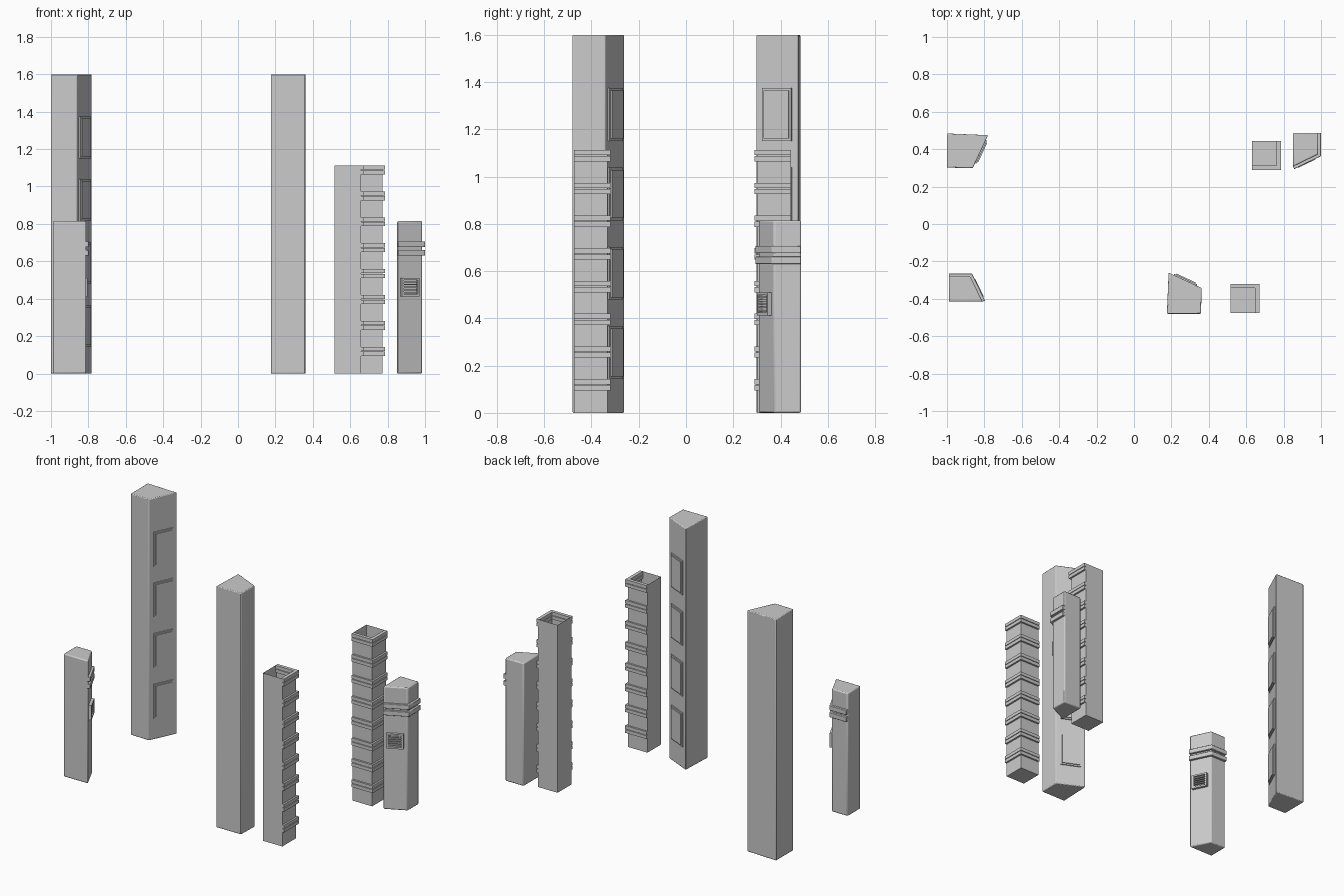
import bpy, bmesh, math
from mathutils import Vector, Matrix

if "Cube" in bpy.data.objects:
    bpy.data.objects.remove(bpy.data.objects["Cube"])


def prism(bm, pts, z0, z1, top=True):
    """Extruded footprint (points counter-clockwise)."""
    lo = [bm.verts.new((x, y, z0)) for x, y in pts]
    hi = [bm.verts.new((x, y, z1)) for x, y in pts]
    n = len(pts)
    for i in range(n):
        j = (i + 1) % n
        bm.faces.new((lo[i], lo[j], hi[j], hi[i]))
    bm.faces.new(lo[::-1])
    if top:
        bm.faces.new(hi)


def plate(bm, a, b, s0, s1, z0, z1, d0, d1):
    """Box lying on the wall a-b, from depth d0 to d1 outward."""
    a, b = Vector(a), Vector(b)
    t = (b - a).normalized()
    n = Vector((t.y, -t.x))
    prism(bm, [a + t * s0 + n * d1, a + t * s1 + n * d1,
               a + t * s1 + n * d0, a + t * s0 + n * d0], z0, z1)


def finish(bm, name, shift, bevel=0.0):
    """Make the object and its quarter-turned twin."""
    me = bpy.data.meshes.new(name)
    bm.to_mesh(me)
    bm.free()
    turned = Matrix.Translation((shift[0], shift[1], 0)) @ Matrix.Rotation(math.pi / 2, 4, 'Z')
    for suffix, mat in (("back", Matrix.Identity(4)), ("front", turned)):
        ob = bpy.data.objects.new(name + "_" + suffix, me.copy())
        bpy.context.collection.objects.link(ob)
        ob.matrix_world = mat
        if bevel:
            m = ob.modifiers.new("soft_edges", 'BEVEL')
            m.width, m.segments = bevel, 2
            bpy.ops.object.select_all(action='DESELECT')
            ob.select_set(True)
            bpy.context.view_layer.objects.active = ob
            bpy.ops.object.shade_smooth_by_angle(angle=math.radians(40))


# Tall pillars with a slanted wall
TALL = (0.66, 0.52)
a, b = (-0.862, 0.298), (-0.78, 0.475)
bm = bmesh.new()
prism(bm, [(-1, 0.302), a, b, (-1, 0.484)], 0, 1.6)
finish(bm, "tall_pillar", TALL, 0.005)

# Stepped window panels on the slanted wall
bm = bmesh.new()
for i in range(4):
    z = 0.255 + 0.336 * i
    plate(bm, a, b, 0.03, 0.165, z - 0.112, z + 0.112, -0.01, 0.007)
    plate(bm, a, b, 0.04, 0.155, z - 0.102, z + 0.102, -0.01, 0.013)
finish(bm, "tall_pillar_panels", TALL)

# Open-topped square shafts
SHAFT = (0.96, -1.105)
x0, x1, y0, y1 = 0.63, 0.773, 0.302, 0.445
bm = bmesh.new()
prism(bm, [(x0, y0), (x1, y0), (x1, y1), (x0, y1)], 0, 1.112, top=False)
finish(bm, "square_shaft", SHAFT)

# Paired bands wrapping two sides of each shaft
bm = bmesh.new()
d, k = 0.012, 0.01
for i in range(8):
    z = 0.119 + 0.1385 * i
    for z0 in (z - 0.024, z + 0.002):
        prism(bm, [(x0, y0 - d), (x1 + d, y0 - d), (x1 + d, y1), (x1 - k, y1),
                   (x1 - k, y0 + k), (x0, y0 + k)], z0, z0 + 0.022)
finish(bm, "shaft_bands", SHAFT)

# Short posts with a slanted wall
POST = (-0.503, -1.265)
a, b = (0.85, 0.307), (0.985, 0.372)
bm = bmesh.new()
prism(bm, [a, b, (0.985, 0.487), (0.85, 0.487)], 0, 0.815)
finish(bm, "short_post", POST, 0.007)

# Double collar on the posts
bm = bmesh.new()
for z0 in (0.63, 0.676):
    prism(bm, [(0.8565, 0.2935), (1.0, 0.3627), (1.0, 0.487), (0.975, 0.487),
               (0.975, 0.38), (0.85, 0.32), (0.85, 0.307)], z0, z0 + 0.031)
finish(bm, "post_collar", POST, 0.003)

# Slatted vent on the slanted wall
bm = bmesh.new()
s0, s1, z0, z1, w = 0.022, 0.126, 0.413, 0.51, 0.011
for s, e in ((s0, s0 + w), (s1 - w, s1)):
    plate(bm, a, b, s, e, z0, z1, -0.005, 0.018)
for z, e in ((z0, z0 + w), (z1 - w, z1)):
    plate(bm, a, b, s0 + w, s1 - w, z, e, -0.005, 0.018)
for i in range(5):
    z = z0 + w + 0.005 + 0.0145 * i
    plate(bm, a, b, s0 + w, s1 - w, z, z + 0.007, -0.005, 0.013)
finish(bm, "post_vent", POST)
